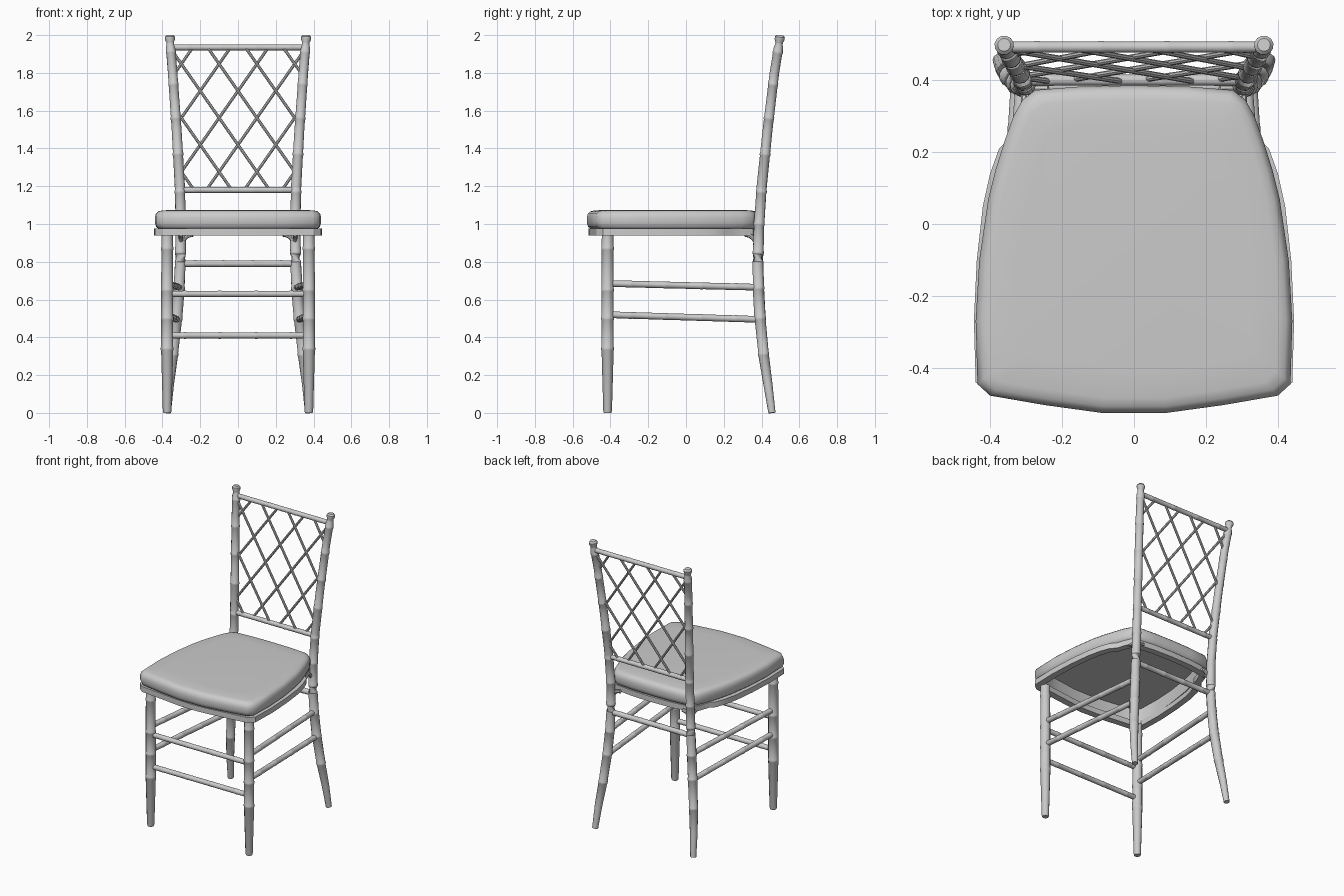
import bpy, bmesh, math
from mathutils import Vector

if "Cube" in bpy.data.objects:
    bpy.data.objects.remove(bpy.data.objects["Cube"])


def finish(name, bm, angle=40):
    bmesh.ops.recalc_face_normals(bm, faces=bm.faces)
    me = bpy.data.meshes.new(name)
    bm.to_mesh(me)
    bm.free()
    ob = bpy.data.objects.new(name, me)
    bpy.context.collection.objects.link(ob)
    bpy.ops.object.select_all(action='DESELECT')
    ob.select_set(True)
    bpy.context.view_layer.objects.active = ob
    bpy.ops.object.shade_smooth_by_angle(angle=math.radians(angle))
    return ob


def loft(bm, rings, closed=False):
    vs = [[bm.verts.new(p) for p in r] for r in rings]
    n = len(vs[0])
    pairs = list(zip(vs, vs[1:])) + ([(vs[-1], vs[0])] if closed else [])
    for a, b in pairs:
        for i in range(n):
            j = (i + 1) % n
            bm.faces.new((a[i], a[j], b[j], b[i]))
    if not closed:
        bm.faces.new(vs[0])
        bm.faces.new(vs[-1])


def sample(path, t):
    """Interpolate a list of (t, x, y, z, r)."""
    for a, b in zip(path, path[1:]):
        if t <= b[0]:
            f = (t - a[0]) / (b[0] - a[0])
            return [a[i] + f * (b[i] - a[i]) for i in range(1, 5)]
    return list(path[-1][1:])


def cane(name, path, nodes=(), sides=12, bump=0.002):
    """Round rod along a path with raised bamboo rings at the nodes."""
    stops = [(p[0], 0) for p in path if all(abs(p[0] - n) > 0.011 for n in nodes)]
    for n in nodes:
        stops += [(n - 0.010, 0), (n - 0.006, bump), (n + 0.006, bump), (n + 0.010, 0)]
    stops.sort()
    pts = [(sample(path, t), e) for t, e in stops]
    cs = [Vector(p[:3]) for p, _ in pts]
    rings = []
    for i, (p, e) in enumerate(pts):
        d = cs[min(i + 1, len(cs) - 1)] - cs[max(i - 1, 0)]
        q = d.to_track_quat('Z', 'Y')
        r = p[3] + e
        rings.append([cs[i] + q @ Vector((r * math.cos(k * math.tau / sides),
                                          r * math.sin(k * math.tau / sides), 0))
                      for k in range(sides)])
    bm = bmesh.new()
    loft(bm, rings)
    return finish(name, bm)


def rail(name, a, b, r, fractions=(), sides=12):
    length = (Vector(b) - Vector(a)).length
    return cane(name, [(0, *a, r), (length, *b, r)], [f * length for f in fractions], sides, 0.001)


def mirrored(half):
    """Half outline from front centre to back centre -> closed outline."""
    return half + [(-x, y) for x, y in half[-2:0:-1]]


# seat frame: flat ring under the cushion
frame = mirrored([(0, -.515), (.1, -.51), (.40, -.475), (.44, -.44), (.445, -.27), (.437, -.1),
                  (.42, .05), (.40, .14), (.375, .21), (.345, .24), (.325, .30), (.30, .355),
                  (.15, .375), (0, .38)])


def ring(s, z):
    return [(x * s, (y + .06) * s - .06, z) for x, y in frame]


bm = bmesh.new()
loft(bm, [ring(.90, .938), ring(1, .938), ring(1, .975), ring(.90, .975)], closed=True)
finish("seat_frame", bm, 30)

# cushion: rounded pad, hollow underneath
pad = mirrored([(0, -.525), (.09, -.525), (.25, -.503), (.40, -.477), (.435, -.445), (.44, -.27),
                (.43, -.1), (.405, .07), (.385, .15), (.36, .23), (.335, .30), (.31, .345),
                (.275, .372), (.15, .382), (0, .385)])
bm = bmesh.new()
loft(bm, [[(x * s, (y + .06) * s - .06, z) for x, y in pad] for s, z in
          [(.91, .970), (.95, .972), (.985, .985), (1, 1.005), (1, 1.035), (.988, 1.055),
           (.96, 1.067), (.91, 1.072), (.75, 1.075)]])
bmesh.ops.recalc_face_normals(bm, faces=bm.faces)
base = min(bm.faces, key=lambda f: f.calc_center_median().z)
lip = bmesh.ops.extrude_discrete_faces(bm, faces=[base])["faces"][0]
for v in lip.verts:
    v.co.z = 1.06
finish("seat_cushion", bm, 60)

# back post: (height, x, y, radius), splayed foot to finial
POST = [(0, .374, .455, .019), (.15, .363, .434, .024), (.30, .346, .412, .028), (.5, .325, .392, .030),
        (.65, .313, .384, .030), (.8, .305, .381, .029), (1.0, .303, .387, .028), (1.2, .308, .401, .027),
        (1.5, .325, .432, .026), (1.8, .346, .468, .025), (1.935, .357, .490, .025),
        (1.95, .358, .492, .020), (1.962, .359, .493, .020), (1.975, .36, .495, .026),
        (1.99, .361, .497, .027), (2.0, .361, .498, .018)]


def post_path(s):
    return [(z, s * x, y, z, r) for z, x, y, r in POST]


def post_at(z):
    return sample(post_path(1), z)


for s, side in ((1, "right"), (-1, "left")):
    cane(f"back_post_{side}", post_path(s), (.31, .5, .66, .85, 1.0, 1.17, 1.37, 1.56, 1.74, 1.91))
    # front leg
    cane(f"front_leg_{side}", [(z, s * .375, -.415, z, r) for z, r in
                               ((0, .020), (.01, .023), (.33, .032), (.34, .032), (.94, .031))],
         (.34, .5, .65, .87))
    # side stretchers
    for i, (z0, z1) in enumerate(((.685, .665), (.52, .495))):
        rail(f"side_stretcher_{side}_{i}", (s * .375, -.415, z0), (s * post_at(z1)[0], .385, z1),
             .0175, (.15, .38, .62, .85))
    # curved brackets between back post and seat frame
    for n, dx, dy in (("inner", -1, 0), ("front", 0, -1)):
        arc = []
        for k in range(5):
            a = k / 4 * math.pi / 2
            d = .07 * (1 - math.cos(a)) - .006
            arc.append((k, s * (.302 + dx * d), .375 + dy * d, .86 + .085 * math.sin(a), .012))
        cane(f"bracket_{n}_{side}", arc, sides=8)


# straight cross rails
def cross(name, x, y, z, r):
    rail(name, (-x, y, z), (x, y, z), r, (.12, .37, .63, .88))


cross("front_stretcher_upper", .37, -.415, .63, .0165)
cross("front_stretcher_lower", .37, -.415, .41, .0165)
cross("back_stretcher", .30, .381, .79, .0175)
cross("back_rail_lower", .305, .400, 1.18, .0155)
cross("back_rail_top", .355, .492, 1.935, .0155)

# lattice of crossing rods, clipped to the posts and rails
MID, SLOPE = 1.562, .70
for d in (1, -1):
    for i, c in enumerate((-.5, -.3, -.1, .1, .3, .5)):
        zs = [1.185 + k * .005 for k in range(150)]
        zs = [z for z in zs if abs(c + d * SLOPE * (z - MID)) < post_at(z)[0] - .005]
        if len(zs) < 5:
            continue
        a, b = [(c + d * SLOPE * (z - MID), post_at(z)[1] + d * .003, z) for z in (zs[0], zs[-1])]
        rail(f"lattice_rod_{'rising' if d > 0 else 'falling'}_{i}", a, b, .008, sides=8)
